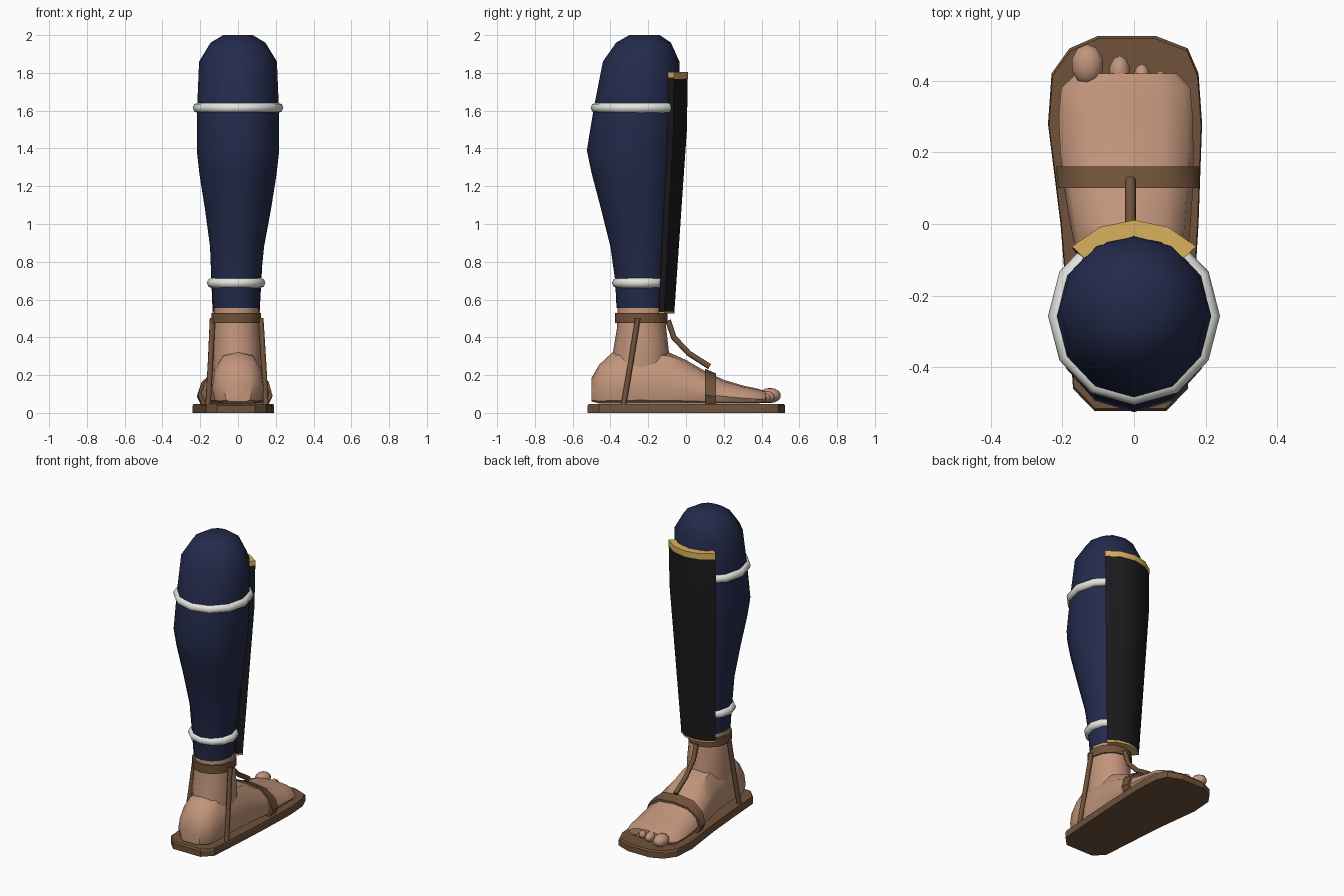
import bpy, bmesh
from math import sin, cos, pi, radians

if "Cube" in bpy.data.objects:
    bpy.data.objects.remove(bpy.data.objects["Cube"])


def material(name, r, g, b):
    m = bpy.data.materials.new(name)
    m.diffuse_color = (r, g, b, 1)
    m.use_nodes = True
    m.node_tree.nodes["Principled BSDF"].inputs["Base Color"].default_value = m.diffuse_color
    return m


NAVY = material("navy_cloth", 0.017, 0.024, 0.072)
SKIN = material("skin", 0.54, 0.30, 0.20)
BROWN = material("leather", 0.16, 0.085, 0.042)
WHITE = material("white_cord", 0.78, 0.78, 0.74)
GOLD = material("gold", 0.70, 0.44, 0.11)
BLACK = material("black_plate", 0.011, 0.011, 0.013)


def finish(ob, mat, angle=40):
    ob.data.materials.clear()
    ob.data.materials.append(mat)
    bpy.ops.object.select_all(action='DESELECT')
    ob.select_set(True)
    bpy.context.view_layer.objects.active = ob
    bpy.ops.object.shade_smooth_by_angle(angle=radians(angle))
    return ob


def loft(name, rings, mat, angle=40):
    """Skin a list of closed rings and cap both ends."""
    bm = bmesh.new()
    loops = [[bm.verts.new(p) for p in ring] for ring in rings]
    n = len(loops[0])
    for a, b in zip(loops, loops[1:]):
        for i in range(n):
            j = (i + 1) % n
            bm.faces.new((a[i], a[j], b[j], b[i]))
    bm.faces.new(loops[0])
    bm.faces.new(loops[-1])
    bmesh.ops.recalc_face_normals(bm, faces=bm.faces)
    me = bpy.data.meshes.new(name)
    bm.to_mesh(me)
    bm.free()
    ob = bpy.data.objects.new(name, me)
    bpy.context.collection.objects.link(ob)
    return finish(ob, mat, angle)


def ellipse(z, xc, rx, back, front, n=12):
    yc, ry = (back + front) / 2, (front - back) / 2
    return [(xc + rx * sin(2 * pi * i / n), yc + ry * cos(2 * pi * i / n), z) for i in range(n)]


def tube(name, pts, radius, mat, cyclic=False):
    cu = bpy.data.curves.new(name, 'CURVE')
    cu.dimensions = '3D'
    cu.bevel_depth = radius
    cu.bevel_resolution = 2
    cu.use_fill_caps = True
    sp = cu.splines.new('POLY')
    sp.points.add(len(pts) - 1)
    for p, co in zip(sp.points, pts):
        p.co = (*co, 1)
    sp.use_cyclic_u = cyclic
    ob = bpy.data.objects.new(name, cu)
    bpy.context.collection.objects.link(ob)
    bpy.ops.object.select_all(action='DESELECT')
    ob.select_set(True)
    bpy.context.view_layer.objects.active = ob
    bpy.ops.object.convert(target='MESH')
    return finish(bpy.context.object, mat, 50)


# Cloth-wrapped lower leg: z, x centre, x radius, back y, front y
LEG = [(0.555, -0.01, 0.12, -0.368, -0.108), (0.70, -0.01, 0.13, -0.375, -0.105),
       (0.88, -0.005, 0.143, -0.40, -0.09), (1.08, 0, 0.175, -0.45, -0.07),
       (1.27, 0, 0.205, -0.50, -0.05), (1.39, 0, 0.218, -0.525, -0.04),
       (1.62, 0, 0.216, -0.487, -0.03), (1.86, 0, 0.206, -0.44, -0.035),
       (1.96, 0, 0.145, -0.37, -0.08), (2.0, 0, 0.078, -0.30, -0.14)]
loft("leg_wrap", [ellipse(*s) for s in LEG], NAVY)

# Bare ankle
loft("ankle", [ellipse(*s) for s in [
    (0.20, -0.005, 0.125, -0.40, -0.08), (0.32, -0.005, 0.132, -0.387, -0.09),
    (0.45, -0.007, 0.123, -0.365, -0.105), (0.565, -0.01, 0.117, -0.362, -0.112)]], SKIN)

# White cords around the leg
for name, z, xc, rx, back, front in [("upper_cord", 1.615, 0, 0.213, -0.478, -0.035),
                                     ("lower_cord", 0.688, -0.01, 0.128, -0.365, -0.12)]:
    tube(name, ellipse(z, xc, rx, back, front), 0.027, WHITE, True)


# Curved shin plate with gold edging
def arc(z, grow=0.0):
    t = (z - 0.53) / 1.27
    xc, yc = -0.01 * (1 - t), -0.235 + 0.005 * t
    out = 0.173 + 0.066 * min(t / 0.8, 1) + grow
    inn = out - 0.043 - 2 * grow
    ang = [radians(a) for a in (-46, -23, 0, 23, 46)]
    return ([(xc + out * sin(a), yc + out * cos(a), z) for a in ang] +
            [(xc + inn * sin(a), yc + inn * cos(a), z) for a in reversed(ang)])


loft("shin_plate", [arc(z) for z in (0.535, 0.85, 1.15, 1.5, 1.775)], BLACK, 30)
loft("plate_top_trim", [arc(z, 0.002) for z in (1.767, 1.805)], GOLD, 30)
loft("plate_bottom_trim", [arc(z, 0.001) for z in (0.525, 0.537)], GOLD, 30)

# Foot, lofted from heel to toe roots
HALF = [(0, 0), (0.6, 0), (0.9, 0.06), (1, 0.3), (0.9, 0.65), (0.56, 0.93), (0, 1)]
PROFILE = HALF + [(-u, w) for u, w in reversed(HALF[1:-1])]


def section(y, xc, hw, z0, z1):
    return [(xc + u * hw, y, z0 + w * (z1 - z0)) for u, w in PROFILE]


FOOT = [(-0.50, 0, 0.07, 0.06, 0.185), (-0.46, 0, 0.115, 0.05, 0.255),
        (-0.39, 0, 0.137, 0.05, 0.32), (-0.24, 0, 0.14, 0.05, 0.335),
        (-0.09, -0.005, 0.155, 0.05, 0.32), (0.0, -0.01, 0.168, 0.05, 0.28),
        (0.1, -0.015, 0.18, 0.05, 0.222), (0.2, -0.02, 0.186, 0.05, 0.175),
        (0.3, -0.023, 0.187, 0.05, 0.145), (0.38, -0.023, 0.18, 0.05, 0.128),
        (0.42, -0.02, 0.14, 0.055, 0.115)]
loft("foot", [section(*s) for s in FOOT], SKIN)

# Toes: x, y centre, width radius, length radius, height radius
for i, (x, y, rx, ry, rz) in enumerate([
        (-0.13, 0.445, 0.046, 0.058, 0.04), (-0.04, 0.425, 0.03, 0.046, 0.032),
        (0.022, 0.408, 0.024, 0.04, 0.028), (0.075, 0.393, 0.022, 0.036, 0.025),
        (0.128, 0.35, 0.03, 0.042, 0.022)]):
    bpy.ops.mesh.primitive_uv_sphere_add(segments=10, ring_count=7, location=(x, y, 0.052 + rz))
    toe = bpy.context.object
    toe.name = f"toe_{i + 1}"
    toe.scale = (rx, ry, rz)
    finish(toe, SKIN, 60)

# Sandal sole with a thin lower welt
SOLE = [(-0.10, 0.525), (0.06, 0.525), (0.15, 0.49), (0.18, 0.42), (0.19, 0.28), (0.18, 0.0),
        (0.165, -0.25), (0.15, -0.46), (0.09, -0.522), (-0.11, -0.522), (-0.17, -0.46),
        (-0.185, -0.25), (-0.205, 0.0), (-0.24, 0.28), (-0.23, 0.42), (-0.18, 0.49)]


def outline(z, k=1.0):
    return [(-0.02 + (x + 0.02) * k, y * k, z) for x, y in SOLE]


loft("sole", [outline(0), outline(0.038), outline(0.048, 0.985)], BROWN, 20)

# Sandal straps
loft("instep_band", [section(0.10, -0.015, 0.197, 0.035, 0.234),
                     section(0.16, -0.018, 0.20, 0.035, 0.208)], BROWN)
loft("ankle_band", [ellipse(z, -0.009, 0.132, -0.376, -0.098) for z in (0.475, 0.53)], BROWN)
for name, s in (("left_strap", -1), ("right_strap", 1)):
    tube(name, [(-0.007 + s * 0.128, -0.255, 0.50), (-0.005 + s * 0.14, -0.29, 0.28),
                (-0.005 + s * 0.153, -0.33, 0.045)], 0.015, BROWN)
tube("front_strap", [(-0.01, -0.095, 0.49), (-0.01, -0.065, 0.40), (-0.01, 0.015, 0.315),
                     (-0.01, 0.125, 0.245)], 0.015, BROWN)
